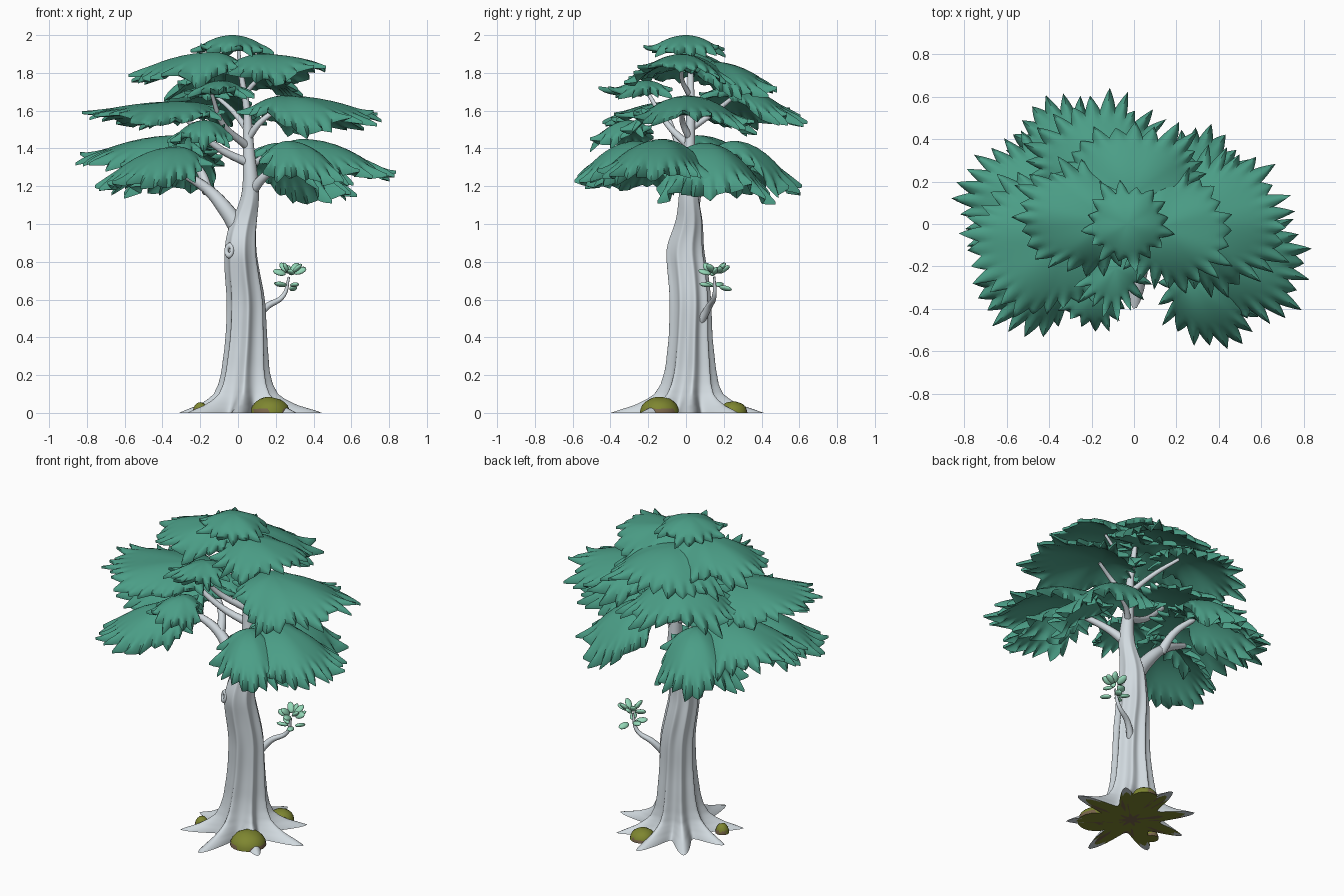
import bpy, bmesh, math, random
from mathutils import Vector, Matrix

random.seed(7)
if "Cube" in bpy.data.objects:
    bpy.data.objects.remove(bpy.data.objects["Cube"])


def make_material(name, rgb, rough=0.9):
    mat = bpy.data.materials.new(name)
    mat.use_nodes = True
    mat.diffuse_color = (*rgb, 1)
    bsdf = mat.node_tree.nodes["Principled BSDF"]
    bsdf.inputs["Base Color"].default_value = (*rgb, 1)
    bsdf.inputs["Roughness"].default_value = rough
    return mat


bark = make_material("pale bark", (0.64, 0.7, 0.74))
foliage = make_material("pine green", (0.07, 0.34, 0.24))
sprout = make_material("young leaf green", (0.3, 0.69, 0.48))
moss = make_material("moss olive", (0.21, 0.24, 0.03))
soil = make_material("soil brown", (0.19, 0.13, 0.07))


def finish(bm, name, mats, angle=50):
    bmesh.ops.recalc_face_normals(bm, faces=bm.faces)
    mesh = bpy.data.meshes.new(name)
    bm.to_mesh(mesh)
    bm.free()
    for m in mats:
        mesh.materials.append(m)
    obj = bpy.data.objects.new(name, mesh)
    bpy.context.collection.objects.link(obj)
    bpy.ops.object.select_all(action='DESELECT')
    obj.select_set(True)
    bpy.context.view_layer.objects.active = obj
    bpy.ops.object.shade_smooth_by_angle(angle=math.radians(angle))


def bridge(bm, rings):
    for low, high in zip(rings, rings[1:]):
        n = len(low)
        for i in range(n):
            bm.faces.new((low[i], low[(i + 1) % n], high[(i + 1) % n], high[i]))


def sample(table, z):
    for a, b in zip(table, table[1:]):
        if z <= b[0]:
            f = max(0, (z - a[0]) / (b[0] - a[0]))
            return [p + (q - p) * f for p, q in zip(a[1:], b[1:])]
    return table[-1][1:]


# Trunk stations: height, centre x, centre y, radius x, radius y
STATIONS = [(0, .03, .01, .14, .14), (.1, .035, .015, .117, .122), (.2, .035, .025, .1, .105),
            (.4, .042, .025, .086, .088), (.6, .042, .025, .083, .088), (.75, .02, .01, .078, .09),
            (.88, .01, -.01, .074, .09), (1, .025, .02, .068, .068), (1.1, .06, .015, .05, .055),
            (1.2, .07, .012, .043, .047), (1.4, .055, .02, .03, .028),
            (1.6, .05, .025, .02, .022), (1.8, .015, .025, .014, .016), (1.93, .0, .02, .008, .008)]
# How far roots and flutes stand out at each height
FLARE = [(0, 1), (.012, .88), (.04, .56), (.07, .35), (.1, .22), (.15, .15),
         (.22, .12), (.4, .1), (.75, .07), (1, .03), (1.2, 0)]
# Root direction in degrees and reach from the trunk centre
ROOTS = [(2, .42), (45, .38), (86, .41), (128, .38), (172, .35),
         (215, .37), (266, .42), (318, .38)]


def build_trunk():
    bm = bmesh.new()
    rings, n, levels = [], 144, 80
    for k in range(levels + 1):
        z = 1.93 * (k / levels) ** 1.7
        near = [sample(STATIONS, z + s * .03) for s in (-2, -1, 0, 1, 2)]
        cx, cy, rx, ry = [sum(col) / len(col) for col in zip(*near)]
        flare = sample(FLARE, z)[0]
        ring = []
        for i in range(n):
            a = math.tau * i / n
            out = 0
            for deg, reach in ROOTS:
                twist = math.radians(deg) + 0.35 * z
                d = (a - twist + math.pi) % math.tau - math.pi
                out += (reach - .14) * math.exp(-abs(d / .21) ** 1.6) * flare
            ring.append(bm.verts.new((cx + math.cos(a) * (rx + out),
                                      cy + math.sin(a) * (ry + out), z)))
        rings.append(ring)
    bridge(bm, rings)
    bm.faces.new(rings[-1])
    # Mossy underside with bare earth patches and bark at the root tips
    base = Vector((STATIONS[0][1], STATIONS[0][2], 0))
    under = [[bm.verts.new(base.lerp(v.co, f)) for v in rings[0]] for f in (.2, .5, .85)]
    first = len(bm.faces)
    bridge(bm, under + [rings[0]])
    bm.faces.new(under[0])
    bm.faces.ensure_lookup_table()
    for f in bm.faces[first:]:
        c = f.calc_center_median() - base
        patch = math.sin(c.x * 31 + 1) * math.sin(c.y * 27 + 2) > .6
        f.material_index = 0 if c.length > .3 else 2 if patch else 1
    finish(bm, "trunk_and_roots", [bark, moss, soil], 60)


def branch(name, points, r0, r1):
    curve = bpy.data.curves.new(name, 'CURVE')
    curve.dimensions = '3D'
    curve.bevel_depth = 1
    curve.bevel_resolution = 3
    curve.resolution_u = 8
    curve.use_fill_caps = True
    sp = curve.splines.new('BEZIER')
    sp.bezier_points.add(len(points) - 1)
    for i, (bp, co) in enumerate(zip(sp.bezier_points, points)):
        bp.co = co
        bp.handle_left_type = bp.handle_right_type = 'AUTO'
        bp.radius = r0 + (r1 - r0) * i / (len(points) - 1)
    curve.materials.append(bark)
    obj = bpy.data.objects.new(name, curve)
    bpy.context.collection.objects.link(obj)
    bpy.ops.object.select_all(action='DESELECT')
    obj.select_set(True)
    bpy.context.view_layer.objects.active = obj
    bpy.ops.object.convert(target='MESH')
    bpy.ops.object.shade_smooth()


def foliage_pad(name, cx, cy, length, width, top, side_drop, tip_drop, shift):
    """Domed sheet with a ragged, spiky rim; its crown leans towards the trunk."""
    bm = bmesh.new()
    centre = Vector((cx, cy))
    outward = centre.normalized()
    across = Vector((-outward.y, outward.x))
    crown = centre - outward * length * shift
    spikes = max(16, int(42 * (length + width)))
    per = 6
    n = spikes * per
    lengths = [random.uniform(.03, .1) for _ in range(spikes)]
    lifts = [random.uniform(-.035, .025) for _ in range(spikes)]
    upper, lower = [], []
    for t in (.1, .25, .4, .55, .68, .78, .84, .89, .95, 1):
        over, below = [], []
        for i in range(n):
            a = math.tau * i / n
            s, phase = divmod(i, per)
            tip = 1 - abs(phase / per - .5) * 2
            lobe = .95 + .04 * math.sin(5 * a + cx * 9) + .03 * math.sin(8 * a + cy * 9)
            edge = centre + (outward * math.cos(a) * length + across * math.sin(a) * width) * lobe
            way = (edge - crown).normalized()
            p = crown.lerp(edge, t)
            reach = width if way.dot(outward) < 0 else length * (1 + shift)
            facing = max(0, way.dot(outward)) ** 2
            drop = side_drop + (tip_drop - side_drop) * facing
            fall = drop * min(1.1, (p - crown).length / (reach * facing + width * (1 - facing))) ** 2
            z = top - fall + .008 * t * t * math.sin(5 * a + cx * 20) + lifts[s] * tip * t ** 16
            p += way * (lengths[s] * tip - .03) * max(0, (t - .78) / .22) ** 1.2
            z = min(z, top)
            over.append(bm.verts.new((p.x, p.y, z)))
            below.append(bm.verts.new((p.x, p.y, z - .038 * (1 - .6 * t ** 8))))
        upper.append(over)
        lower.append(below)
    bridge(bm, upper + lower[::-1])
    for ring, z in ((upper[0], top), (lower[0], top - .038)):
        hub = bm.verts.new((crown.x, crown.y, z))
        for i in range(n):
            bm.faces.new((hub, ring[i], ring[(i + 1) % n]))
    finish(bm, name, [foliage], 60)


def blob(bm, matrix, detail=2):
    bmesh.ops.create_icosphere(bm, subdivisions=detail, radius=1, matrix=matrix)


build_trunk()

# Limbs and smaller branches
branch("left_limb", [(.03, .02, .93), (-.06, .03, 1.07), (-.17, .05, 1.19), (-.36, .02, 1.3)], .055, .016)
branch("left_limb_fork", [(-.16, .05, 1.17), (-.2, .12, 1.28), (-.32, .19, 1.4)], .03, .014)
branch("right_limb", [(.07, .01, 1.17), (.15, -.06, 1.26), (.35, -.18, 1.37)], .03, .014)
branch("right_back_limb", [(.06, .02, 1.3), (.13, .08, 1.35), (.22, .12, 1.39)], .02, .01)
branch("middle_left_branch", [(.06, .02, 1.32), (-.1, -.03, 1.4), (-.3, -.1, 1.58)], .025, .012)
branch("front_branch", [(.05, .02, 1.41), (-.08, -.1, 1.53), (-.14, -.2, 1.69)], .022, .01)
branch("middle_right_branch", [(.05, .02, 1.45), (.13, -.02, 1.55), (.26, .0, 1.63)], .02, .01)
branch("upper_right_branch", [(.03, .02, 1.68), (.1, -.02, 1.76), (.2, -.02, 1.85)], .015, .008)
branch("upper_back_branch", [(.05, .02, 1.5), (-.03, .16, 1.6), (-.12, .26, 1.68)], .018, .01)
branch("twig", [(.08, .07, .47), (.15, .12, .56), (.24, .15, .62), (.27, .15, .72)], .024, .006)

# Foliage: centre x, y, length, width, crown height, side drop, tip drop, crown shift
PADS = [
    ("crown_pad", -.03, .001, .2, .19, 2.0, .08, .08, 0),
    ("upper_left_pad", -.25, .03, .31, .26, 1.91, .17, .13, .4),
    ("upper_right_pad", .2, -.03, .26, .27, 1.9, .16, .05, .3),
    ("upper_back_pad", -.02, .23, .23, .36, 1.86, .17, .13, .4),
    ("small_front_pad", -.1, -.24, .16, .14, 1.76, .07, .06, .2),
    ("back_terrace_pad", -.2, .32, .23, .33, 1.73, .18, .15, .4),
    ("middle_left_pad", -.43, -.09, .34, .34, 1.65, .13, .06, .4),
    ("middle_right_pad", .38, .01, .34, .33, 1.68, .2, .11, .4),
    ("front_left_pad", -.2, -.34, .15, .17, 1.55, .12, .1, .3),
    ("low_left_front_pad", -.45, -.24, .29, .26, 1.41, .2, .22, .5),
    ("low_left_back_pad", -.48, .09, .33, .3, 1.47, .22, .12, .5),
    ("low_back_pad", -.33, .34, .24, .25, 1.44, .26, .25, .5),
    ("low_right_pad", .47, -.17, .34, .28, 1.45, .22, .2, .4),
    ("low_right_front_pad", .35, -.35, .24, .2, 1.44, .18, .22, .5),
    ("low_right_back_pad", .33, .15, .24, .31, 1.43, .26, .26, .5),
]
for pad in PADS:
    foliage_pad(*pad)

# Knot on the front of the trunk
bpy.ops.mesh.primitive_torus_add(major_radius=.022, minor_radius=.014, major_segments=20, minor_segments=8,
                                 location=(-.045, -.07, .86), rotation=(1.4, 0, -.5))
knot = bpy.context.object
knot.name = "knot"
knot.scale = (.8, 1.2, 1)
knot.data.materials.append(bark)
bpy.ops.object.shade_smooth()

# Cluster of young leaves on the twig
bm = bmesh.new()
for i in range(13):
    a = i * 2.4
    top_leaf = i < 9
    rise = random.uniform(.1, 1.4) if top_leaf else random.uniform(-.3, .2)
    way = Vector((math.cos(a), math.sin(a), rise)).normalized()
    spot = Vector((.275, .155, .73 if top_leaf else .67)) + way * .058
    turn = way.to_track_quat('X', 'Z').to_matrix().to_4x4() @ Matrix.Rotation(random.uniform(-1, 1), 4, 'X')
    blob(bm, Matrix.Translation(spot) @ turn @ Matrix.Diagonal((.036, .021, .012, 1)))
finish(bm, "twig_leaves", [sprout])

# Moss mounds nestled between the roots, earth along their feet
for name, x, y, size, high in [("front_moss", .17, -.14, .105, .088), ("back_moss", .13, .25, .075, .065),
                               ("right_moss", -.2, -.08, .04, .06)]:
    bm = bmesh.new()
    blob(bm, Matrix.Translation((x, y, 0)) @ Matrix.Diagonal((size, size, high, 1)), 3)
    for v in bm.verts:
        v.co.z = max(0, v.co.z * random.uniform(.92, 1))
    bmesh.ops.dissolve_degenerate(bm, dist=.0005, edges=bm.edges)
    for f in bm.faces:
        c = f.calc_center_median()
        f.material_index = 1 if 0 < c.z < .02 and math.sin(c.x * 40) < 0 else 0
    finish(bm, name, [moss, soil])
